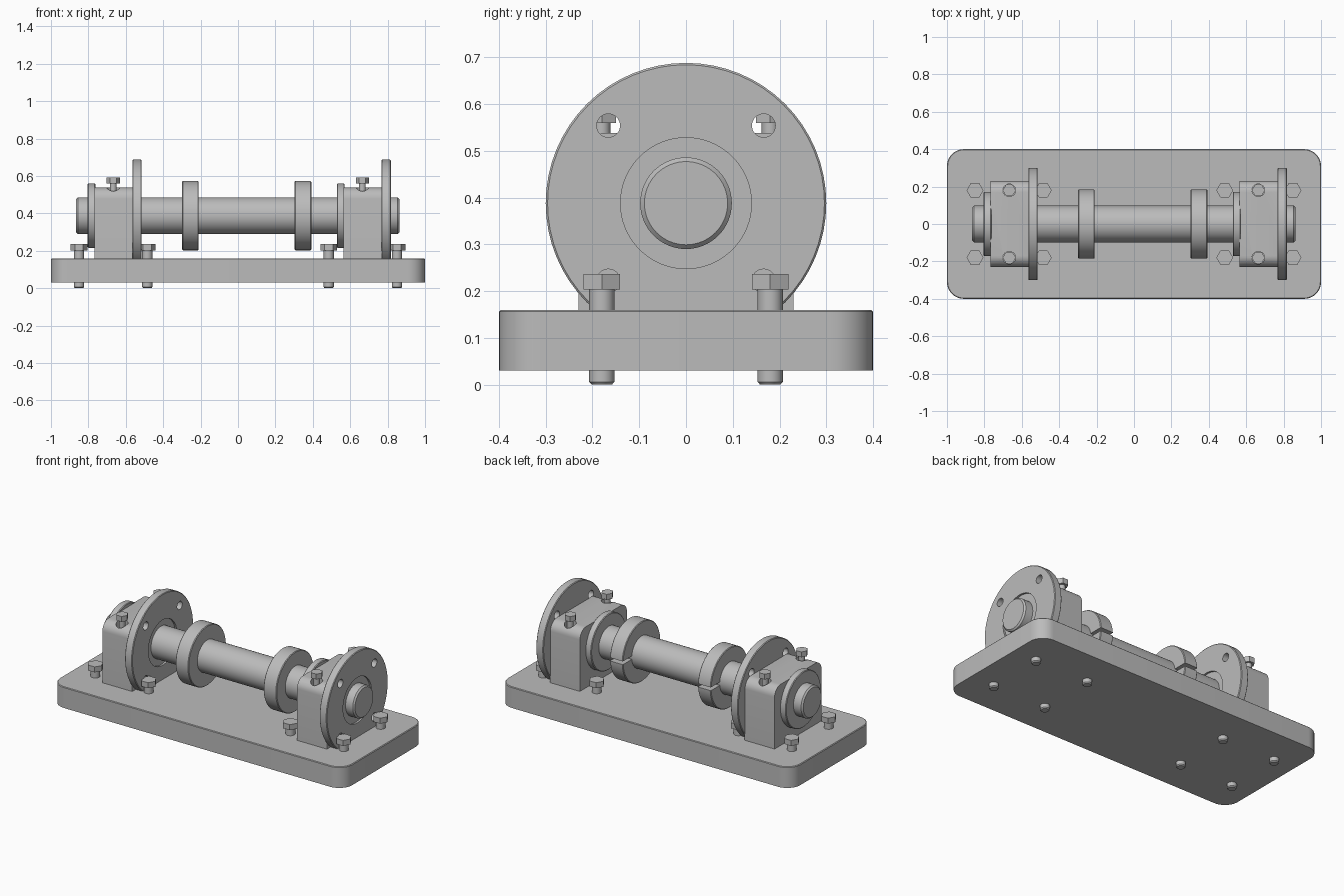
import bpy, bmesh, math
from mathutils import Matrix

default = bpy.data.objects.get("Cube")
if default:
    bpy.data.objects.remove(default)

steel = bpy.data.materials.new("grey_steel")
steel.use_nodes = True
GREY = (0.5, 0.5, 0.5, 1)
steel.diffuse_color = GREY
steel.node_tree.nodes["Principled BSDF"].inputs["Base Color"].default_value = GREY

AXIS = 0.388                                  # shaft centre height
ALONG_X = Matrix.Rotation(math.pi / 2, 4, "Y")


def finish(name, bm, smooth=True):
    mesh = bpy.data.meshes.new(name)
    bmesh.ops.recalc_face_normals(bm, faces=bm.faces)
    bm.to_mesh(mesh)
    bm.free()
    mesh.materials.append(steel)
    obj = bpy.data.objects.new(name, mesh)
    bpy.context.collection.objects.link(obj)
    if smooth:
        shade(obj)
    return obj


def shade(obj):
    bpy.ops.object.select_all(action="DESELECT")
    obj.select_set(True)
    bpy.context.view_layer.objects.active = obj
    bpy.ops.object.shade_smooth_by_angle(angle=math.radians(30))


def lathe(bm, profile, matrix, sides=64):
    """Closed solid of revolution from (radius, height) pairs about local z."""
    rings = []
    for r, h in profile:
        rings.append([bm.verts.new(matrix @ Matrix.Rotation(math.tau * i / sides, 4, "Z")
                                   @ Matrix.Translation((r, 0, h)).to_translation())
                      for i in range(sides)])
    for a, b in zip(rings, rings[1:]):
        for i in range(sides):
            j = (i + 1) % sides
            bm.faces.new((a[i], a[j], b[j], b[i]))
    bm.faces.new(rings[0][::-1])
    bm.faces.new(rings[-1])


def turned(name, x0, x1, r, chamfer=0.004):
    bm = bmesh.new()
    profile = [(r - chamfer, x0), (r, x0 + chamfer), (r, x1 - chamfer), (r - chamfer, x1)]
    lathe(bm, profile, Matrix.Translation((0, 0, AXIS)) @ ALONG_X)
    return finish(name, bm)


def box(bm, x0, x1, y0, y1, z0, z1):
    m = Matrix.Translation(((x0 + x1) / 2, (y0 + y1) / 2, (z0 + z1) / 2))
    return bmesh.ops.create_cube(bm, size=1, matrix=m @ Matrix.Diagonal((x1 - x0, y1 - y0, z1 - z0, 1)))


def round_edges(bm, rule, width, segments):
    edges = [e for e in bm.edges if rule(e)]
    bmesh.ops.bevel(bm, geom=edges, offset=width, segments=segments, profile=0.5, affect="EDGES")


def cut(obj, bm):
    """Subtract the cutter mesh from the object."""
    cutter = finish("cutter", bm, False)
    cutter.hide_render = True
    mod = obj.modifiers.new("cut", "BOOLEAN")
    mod.operation, mod.solver, mod.object = "DIFFERENCE", "EXACT", cutter
    bpy.ops.object.select_all(action="DESELECT")
    obj.select_set(True)
    bpy.context.view_layer.objects.active = obj
    bpy.ops.object.modifier_apply(modifier=mod.name)
    bpy.data.objects.remove(cutter)
    shade(obj)


def hex_bolt(name, x, y, z0, head0, head1, shank_r, head_r):
    bm = bmesh.new()
    place = Matrix.Translation((x, y, 0))
    lathe(bm, [(shank_r * 0.8, z0), (shank_r, z0 + 0.006), (shank_r, head0 + 0.002)], place, 32)
    lathe(bm, [(head_r, head0), (head_r, head1)], place, 6)
    finish(name, bm)


# Base plate with rounded corners and a fine top edge
bm = bmesh.new()
box(bm, -1, 1, -0.4, 0.4, 0.03, 0.16)
round_edges(bm, lambda e: abs(e.verts[0].co.z - e.verts[1].co.z) > 0.1, 0.09, 10)
round_edges(bm, lambda e: min(v.co.z for v in e.verts) > 0.159, 0.004, 1)
finish("base_plate", bm)

# Shaft
turned("shaft", -0.865, 0.863, 0.098, 0.009)

# Split collars, slit on the back
for side, x in (("right", -0.299), ("left", 0.303)):
    collar = turned(side + "_collar", x, x + 0.089, 0.185)
    bm = bmesh.new()
    box(bm, x - 0.1, x + 0.2, 0.08, 0.3, AXIS - 0.01, AXIS + 0.01)
    cut(collar, bm)

# Bearing stations: identical on both ends
for side, x in (("right", -0.767), ("left", 0.565)):
    # Housing block with rounded shoulders and clearance holes
    bm = bmesh.new()
    box(bm, x, x + 0.204, -0.23, 0.23, 0.155, 0.538)
    round_edges(bm, lambda e: all(v.co.z > 0.5 for v in e.verts)
                and abs(e.verts[0].co.x - e.verts[1].co.x) > 0.1, 0.06, 8)
    housing = finish(side + "_housing", bm)
    bm = bmesh.new()
    for y in (-0.18, 0.18):
        lathe(bm, [(0.034, 0.43), (0.034, 0.7)], Matrix.Translation((x + 0.1, y, 0)), 32)
    cut(housing, bm)

    # Round boss on the outer face of the block
    turned(side + "_boss", x - 0.037, x + 0.005, 0.172)

    # Flange with four holes and a shallow recess around the shaft
    flange = turned(side + "_flange", x + 0.202, x + 0.252, 0.3)
    bm = bmesh.new()
    for y in (-0.166, 0.166):
        for dz in (-0.166, 0.166):
            lathe(bm, [(0.025, x + 0.19), (0.025, x + 0.3)],
                  Matrix.Translation((0, y, AXIS + dz)) @ ALONG_X, 32)
    lathe(bm, [(0.14, x + 0.24), (0.14, x + 0.3)], Matrix.Translation((0, 0, AXIS)) @ ALONG_X)
    cut(flange, bm)

    # Bolts: two small on the block, four large through the base
    for face, y in (("front", -0.18), ("back", 0.18)):
        hex_bolt(f"{side}_{face}_cap_bolt", x + 0.1, y, 0.42, 0.56, 0.593, 0.018, 0.035)
        for end, bx in (("outer", 0.85), ("inner", 0.485)):
            sign = -1 if side == "right" else 1
            hex_bolt(f"{side}_{face}_{end}_base_bolt", sign * bx, y, 0, 0.203, 0.237, 0.027, 0.045)
